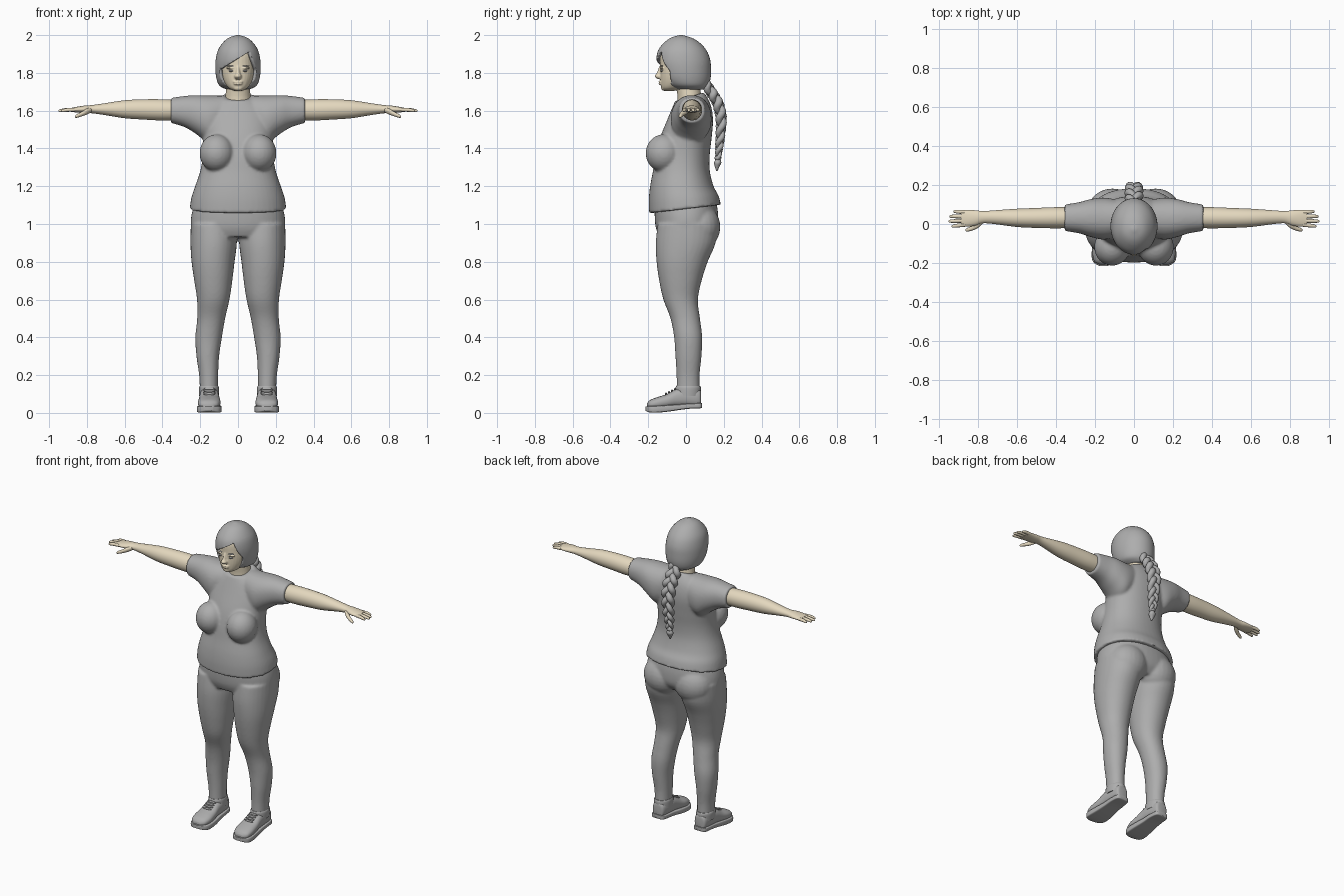
import bpy, bmesh, math
from mathutils import Matrix, Vector

if "Cube" in bpy.data.objects:
    bpy.data.objects.remove(bpy.data.objects["Cube"], do_unlink=True)


def material(name, rgb):
    mat = bpy.data.materials.new(name)
    mat.use_nodes = True
    mat.diffuse_color = (*rgb, 1)
    bsdf = next(n for n in mat.node_tree.nodes if n.type == 'BSDF_PRINCIPLED')
    bsdf.inputs["Base Color"].default_value = (*rgb, 1)
    bsdf.inputs["Roughness"].default_value = 0.8
    return mat


GREY = material("grey", (0.42, 0.42, 0.42))
SKIN = material("skin", (0.78, 0.69, 0.52))
BOTH = (1, -1)


def smooth_rows(rows, steps):
    """Catmull-Rom interpolation between rows of numbers."""
    out = []
    for i in range(len(rows) - 1):
        a, b, c, d = (rows[max(0, min(len(rows) - 1, i + k))] for k in (-1, 0, 1, 2))
        for s in range(steps):
            t = s / steps
            out.append(tuple(
                q + t * (r - p) / 2 + t * t * (p - 2.5 * q + 2 * r - w / 2)
                + t ** 3 * (1.5 * (q - r) + (w - p) / 2)
                for p, q, r, w in zip(a, b, c, d)))
    return out + [rows[-1]]


def tube(bm, axis, rows, sides=(1,), n=32, power=2.0, steps=4):
    """Loft of oval rings: position, low/high of both cross axes, optional tilt."""
    rows = [tuple(r) + (0,) * (6 - len(r)) for r in rows]
    for side in sides:
        rings = []
        for p, a0, a1, b0, b1, tilt in smooth_rows(rows, steps):
            ring = []
            for k in range(n):
                u = 2 * math.pi * k / n
                c, s = math.cos(u), math.sin(u)
                a = (a0 + a1) / 2 + (a1 - a0) / 2 * math.copysign(abs(c) ** (2 / power), c)
                b = (b0 + b1) / 2 + (b1 - b0) / 2 * math.copysign(abs(s) ** (2 / power), s)
                co = {'x': (p, a, b), 'y': (a, p, b), 'z': (a, b, p + tilt * b)}[axis]
                ring.append(bm.verts.new((co[0] * side, co[1], co[2])))
            rings.append(ring)
        for r, q in zip(rings, rings[1:]):
            for k in range(n):
                bm.faces.new((r[k], r[(k + 1) % n], q[(k + 1) % n], q[k]))
        bm.faces.new(rings[0])
        bm.faces.new(rings[-1])


def centred(rows):
    """Rows of height, half width, front, back made symmetric in x."""
    return [(z, -h, h, *rest) for z, h, *rest in rows]


def ball(bm, centre, size, sides=(1,), roll=0):
    for s in sides:
        rot = Matrix.Rotation(roll * s, 3, 'Y').to_quaternion()
        m = Matrix.LocRotScale(Vector((centre[0] * s, *centre[1:])), rot, Vector(size))
        bmesh.ops.create_uvsphere(bm, u_segments=24, v_segments=14, radius=1, matrix=m)


def finish(name, bm, mat, voxel=0, relax=4):
    bmesh.ops.recalc_face_normals(bm, faces=bm.faces)
    mesh = bpy.data.meshes.new(name)
    bm.to_mesh(mesh)
    bm.free()
    ob = bpy.data.objects.new(name, mesh)
    bpy.context.collection.objects.link(ob)
    mesh.materials.append(mat)
    bpy.ops.object.select_all(action='DESELECT')
    ob.select_set(True)
    bpy.context.view_layer.objects.active = ob
    bpy.ops.object.shade_smooth_by_angle(angle=math.radians(50))
    if voxel:
        fuse = ob.modifiers.new("fuse", 'REMESH')
        fuse.mode = 'VOXEL'
        fuse.voxel_size = voxel
        fuse.use_smooth_shade = True
        soft = ob.modifiers.new("soften", 'SMOOTH')
        soft.factor = 0.5
        soft.iterations = relax
    return ob


# Shirt: torso, bust and short sleeves fused together
bm = bmesh.new()
tube(bm, 'z', centred([
    (1.08, .256, -.196, .185, .12), (1.14, .247, -.197, .172, .06),
    (1.2, .227, -.19, .146), (1.28, .2, -.175, .126), (1.36, .187, -.163, .125),
    (1.45, .185, -.14, .135), (1.55, .185, -.1, .143), (1.62, .155, -.074, .13, .1),
    (1.668, .088, -.058, .095, .3)]), n=48, power=2.2)
ball(bm, (.112, -.118, 1.375), (.092, .096, .1), BOTH)
tube(bm, 'x', [
    (.07, -.06, .12, 1.48, 1.68), (.15, -.08, .135, 1.43, 1.68),
    (.22, -.067, .128, 1.475, 1.682), (.28, -.048, .112, 1.512, 1.678),
    (.355, -.036, .1, 1.535, 1.668)], BOTH, power=2.2)
finish("shirt", bm, GREY, .008, 6)

# Trousers: pelvis, seat and legs fused together
bm = bmesh.new()
tube(bm, 'z', centred([
    (1.12, .225, -.165, .16), (1.05, .246, -.166, .17), (.98, .25, -.16, .165),
    (.93, .235, -.14, .13)]), n=48, power=2.2)
ball(bm, (.11, .075, .985), (.125, .107, .12), BOTH)
tube(bm, 'z', [
    (1, .01, .25, -.15, .165), (.9, .006, .252, -.16, .157), (.8, .018, .246, -.156, .115),
    (.7, .03, .232, -.142, .083), (.6, .045, .217, -.12, .063), (.5, .068, .216, -.082, .074),
    (.4, .085, .226, -.063, .086), (.3, .1, .22, -.056, .082), (.2, .105, .206, -.05, .072),
    (.12, .106, .202, -.05, .072)], BOTH, power=2.1)
finish("trousers", bm, GREY, .008, 6)

# Arms with palms, fingers and thumbs
for side, label in ((1, "left"), (-1, "right")):
    bm = bmesh.new()
    tube(bm, 'x', [
        (.3, -.02, .085, 1.55, 1.655), (.4, -.022, .086, 1.548, 1.66),
        (.5, -.02, .082, 1.553, 1.66), (.6, -.015, .078, 1.56, 1.655),
        (.7, -.002, .071, 1.576, 1.64), (.77, .004, .066, 1.586, 1.63),
        (.81, -.008, .07, 1.587, 1.627), (.85, -.014, .072, 1.59, 1.621),
        (.885, -.012, .07, 1.594, 1.614)], (side,))
    for y, tip, drift in ((.061, .925, .003), (.039, .945, 0), (.017, .95, -.003), (-.004, .935, -.008)):
        tube(bm, 'x', [
            (x, y + drift * k - r, y + drift * k + r, z - r, z + r) for x, k, r, z in (
                (.865, 0, .01, 1.605), ((.87 + tip) / 2, .5, .0098, 1.604),
                (tip - .008, .9, .0075, 1.6), (tip, 1, .003, 1.599))], (side,), n=12)
    tube(bm, 'x', [
        (x, y - r, y + r, z - r, z + r) for x, y, z, r in (
            (.775, .015, 1.604, .012), (.8, -.005, 1.595, .016), (.83, -.022, 1.581, .012),
            (.855, -.03, 1.571, .009), (.863, -.032, 1.568, .003))], (side,), n=12)
    finish(label + "_arm", bm, SKIN)

# Head and neck with nose and lips
bm = bmesh.new()
tube(bm, 'z', centred([
    (1.705, .022, -.117, -.06), (1.72, .05, -.13, -.01), (1.75, .074, -.135, .05),
    (1.79, .088, -.137, .08), (1.84, .092, -.137, .09), (1.9, .088, -.135, .088),
    (1.95, .068, -.11, .06), (1.972, .03, -.06, .02)]), power=2.2)
tube(bm, 'z', centred([
    (1.58, .072, -.05, .08), (1.66, .068, -.044, .082), (1.72, .063, -.05, .075),
    (1.78, .062, -.05, .07)]))
tube(bm, 'z', centred([
    (1.835, .009, -.141, -.11), (1.8, .013, -.155, -.11), (1.782, .02, -.167, -.11),
    (1.768, .015, -.15, -.11)]), n=16)
for z, w in ((1.753, .027), (1.742, .024)):
    ball(bm, (0, -.132, z), (w, .014, .006))
ball(bm, (0, -.118, 1.72), (.026, .014, .014))
ball(bm, (.037, -.125, 1.826), (.026, .014, .006), BOTH)
finish("head", bm, SKIN, .004, 3)

# Eyes and eyebrows
bm = bmesh.new()
ball(bm, (.036, -.127, 1.811), (.014, .009, .006), BOTH)
ball(bm, (.038, -.128, 1.836), (.024, .01, .0035), BOTH, roll=-.08)
finish("eyes_and_brows", bm, GREY)

# Hair: a shell cut open around the face below a slanted fringe
bm = bmesh.new()
tube(bm, 'z', centred([
    (1.712, .06, -.05, .1), (1.732, .098, -.095, .118), (1.77, .114, -.13, .13),
    (1.82, .12, -.148, .132), (1.87, .118, -.157, .128), (1.92, .106, -.147, .108),
    (1.96, .08, -.116, .072), (1.986, .049, -.08, .03), (2, .008, -.035, -.02)]), n=64)
planes = [
    (Vector((0, -.085, 1.8)), Vector((0, 1, .12))),
    (Vector((-.085, 0, 1.825)), Vector((-.6, 0, 1))),
    (Vector((.06, 0, 1.912)), Vector((2.6, 0, 1)))]
for point, normal in planes:
    bmesh.ops.bisect_plane(bm, geom=bm.verts[:] + bm.edges[:] + bm.faces[:],
                           plane_co=point, plane_no=normal)
opening = [f for f in bm.faces
           if all((f.calc_center_median() - p).dot(n) < 0 for p, n in planes)]
bmesh.ops.delete(bm, geom=opening, context='FACES')
hair = finish("hair", bm, GREY)
shell = hair.modifiers.new("thickness", 'SOLIDIFY')
shell.thickness = .018
shell.offset = -1

# Braid: three interwoven strands down the back
path = smooth_rows([(1.76, .095, .9), (1.7, .132, 1.05), (1.64, .168, 1.05), (1.56, .186, 1),
                    (1.47, .182, .85), (1.4, .175, .7), (1.345, .17, .5)], 12)
curve = bpy.data.curves.new("braid", 'CURVE')
curve.dimensions = '3D'
curve.bevel_depth = .019
curve.bevel_resolution = 4
curve.use_fill_caps = True
for strand in range(3):
    spline = curve.splines.new('POLY')
    spline.points.add(len(path) - 1)
    for i, (z, y, size) in enumerate(path):
        u = 2 * math.pi * (2.7 * i / len(path) + strand / 3)
        spline.points[i].co = (.027 * size * math.sin(u), y + .012 * size * math.sin(2 * u), z, 1)
        spline.points[i].radius = size
curve.materials.append(GREY)
bpy.context.collection.objects.link(bpy.data.objects.new("braid", curve))

# Braid tie and loose tuft
bm = bmesh.new()
ball(bm, (0, .169, 1.35), (.019, .019, .012))
tube(bm, 'z', [(1.345, -.012, .012, .157, .181), (1.325, -.022, .022, .149, .187),
               (1.305, -.015, .015, .152, .178), (1.28, -.003, .003, .16, .166)], n=16)
finish("braid_end", bm, GREY)

# Shoes: uppers, collars, laces and soles
for side, label in ((1, "left"), (-1, "right")):
    bm = bmesh.new()
    tube(bm, 'y', [
        (.08, .13, .176, .04, .105), (.068, .112, .193, .03, .13), (0, .102, .201, .03, .138),
        (-.05, .1, .204, .03, .128), (-.1, .095, .209, .025, .1), (-.15, .093, .212, .02, .084),
        (-.19, .106, .204, .02, .068), (-.207, .132, .178, .022, .05)], (side,), power=2.4)
    tube(bm, 'z', [(.09, .1, .206, -.056, .077), (.13, .1, .207, -.056, .079),
                   (.142, .104, .203, -.052, .075)], (side,))
    finish(label + "_shoe", bm, GREY)

    bm = bmesh.new()
    for k in range(4):
        ball(bm, (.152 * side, -.058 - .016 * k, .126 - .0085 * k), (.032, .005, .007))
    finish(label + "_laces", bm, GREY)

    bm = bmesh.new()
    tube(bm, 'y', [
        (.085, .128, .178, .028, .052), (.074, .109, .196, .024, .052), (.02, .1, .202, .022, .05),
        (-.03, .098, .204, .016, .046), (-.1, .088, .212, .006, .041), (-.16, .087, .217, .001, .037),
        (-.195, .1, .208, .003, .036), (-.215, .135, .176, .011, .034)], (side,), power=7)
    finish(label + "_sole", bm, GREY)
